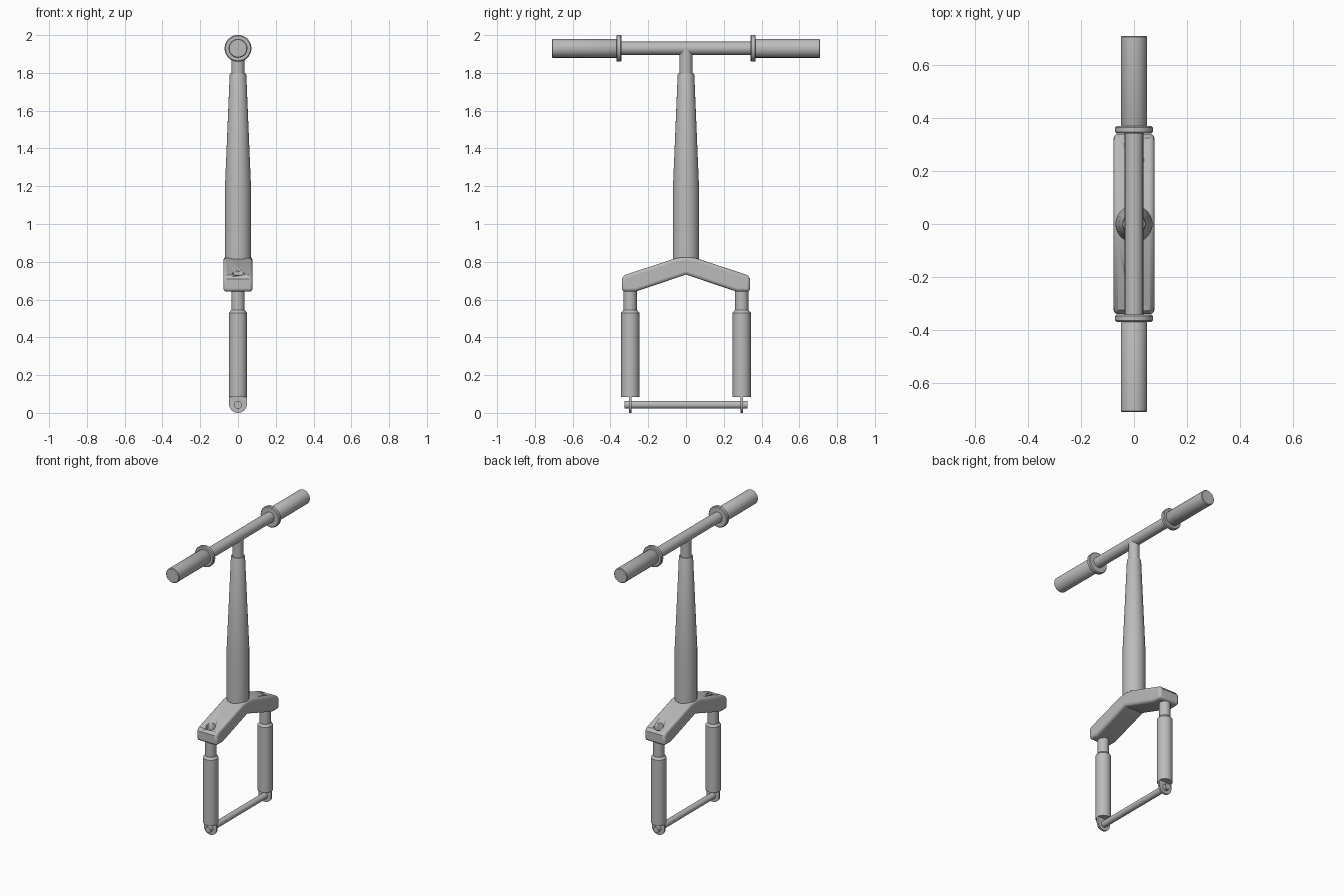
import bpy, bmesh, math
from mathutils import Vector, Matrix

cube = bpy.data.objects.get("Cube")
if cube:
    bpy.data.objects.remove(cube, do_unlink=True)

grey = bpy.data.materials.new("plain grey")
grey.use_nodes = True
COLOUR = (0.5, 0.5, 0.5, 1)
grey.diffuse_color = COLOUR
grey.node_tree.nodes["Principled BSDF"].inputs["Base Color"].default_value = COLOUR


def finish(name, bm, smooth=True):
    bmesh.ops.recalc_face_normals(bm, faces=bm.faces)
    mesh = bpy.data.meshes.new(name)
    bm.to_mesh(mesh)
    bm.free()
    mesh.materials.append(grey)
    ob = bpy.data.objects.new(name, mesh)
    bpy.context.collection.objects.link(ob)
    bpy.ops.object.select_all(action="DESELECT")
    bpy.context.view_layer.objects.active = ob
    ob.select_set(True)
    if smooth:
        bpy.ops.object.shade_smooth_by_angle(angle=math.radians(35))
    return ob


def turned(name, profile, origin=(0, 0, 0), axis="Z", sides=40):
    """Solid of revolution from (radius, position along axis) pairs."""
    bm = bmesh.new()
    rings = []
    for r, h in profile:
        rings.append([bm.verts.new((r * math.cos(a), r * math.sin(a), h))
                      for a in (2 * math.pi * i / sides for i in range(sides))])
    for low, high in zip(rings, rings[1:]):
        for i in range(sides):
            j = (i + 1) % sides
            bm.faces.new((low[i], low[j], high[j], high[i]))
    bm.faces.new(rings[0][::-1])
    bm.faces.new(rings[-1])
    if axis == "Y":
        bm.transform(Matrix.Rotation(-math.pi / 2, 4, "X"))
    bm.transform(Matrix.Translation(origin))
    return finish(name, bm)


def extruded(name, points, axis, depth, centre=0):
    """Closed outline in the plane across the axis, pushed to a depth."""
    bm = bmesh.new()
    place = (lambda a, z, d: (d, a, z)) if axis == "X" else (lambda a, z, d: (a, d, z))
    face = bm.faces.new([bm.verts.new(place(a, z, centre - depth / 2)) for a, z in points])
    out = bmesh.ops.extrude_face_region(bm, geom=[face])
    shift = Vector((depth, 0, 0)) if axis == "X" else Vector((0, depth, 0))
    bmesh.ops.translate(bm, vec=shift,
                        verts=[v for v in out["geom"] if isinstance(v, bmesh.types.BMVert)])
    return finish(name, bm, smooth=False)


BAR_Z, LEG_Y, AXLE_Z = 1.93, 0.295, 0.043

# Steering column and handlebar
turned("steering_column", [(0.07, 0.78), (0.07, 1.17), (0.044, 1.79), (0.041, 1.797)])
turned("column_neck", [(0.035, 1.75), (0.035, BAR_Z)])
turned("handlebar", [(0.035, -0.4), (0.035, 0.4)], (0, 0, BAR_Z), "Y")

# Fork crown with rounded edges
half = [(0, 0.825), (0.05, 0.82), (0.325, 0.73), (0.34, 0.71), (0.34, 0.642), (0.268, 0.642), (0, 0.732)]
outline = half + [(-y, z) for y, z in half[-2:0:-1]]
crown = extruded("fork_crown", outline, "X", 0.154)
bevel = crown.modifiers.new("rounded edges", "BEVEL")
bevel.width, bevel.segments = 0.016, 3
bevel.limit_method, bevel.angle_limit = "ANGLE", math.radians(40)

for side, label in ((1, "back"), (-1, "front")):
    # Grip and its flange
    grip = [(0.047, 0.353), (0.05, 0.358), (0.05, 0.706), (0.046, 0.71)]
    flange = [(0.066, 0.342), (0.071, 0.347), (0.071, 0.364), (0.066, 0.369)]
    for part, profile in (("grip", grip), ("grip_flange", flange)):
        turned(f"{label}_{part}", [(r, side * y) for r, y in profile], (0, 0, BAR_Z), "Y")

    # Socket sunk into the crown above each leg
    cutter = turned(f"{label}_socket_cutter", [(0.031, 0.70), (0.031, 0.9)], (0, side * LEG_Y, 0))
    cutter.hide_render = True
    cutter.hide_set(True)
    cut = crown.modifiers.new(f"{label} socket", "BOOLEAN")
    cut.object, cut.operation, cut.solver = cutter, "DIFFERENCE", "EXACT"

    # Telescopic leg
    turned(f"{label}_upper_leg", [(0.035, 0.5), (0.035, 0.68)], (0, side * LEG_Y, 0))
    turned(f"{label}_lower_leg", [(0.048, 0.083), (0.048, 0.53), (0.036, 0.545)],
           (0, side * LEG_Y, 0))

    # Thin plate with a round end that holds the axle
    arc = [math.pi * (1 + i / 16) for i in range(17)]
    tab = [(0.048 * math.cos(a), 0.048 + 0.048 * math.sin(a)) for a in arc]
    extruded(f"{label}_axle_plate", tab + [(0.048, 0.1), (-0.048, 0.1)], "Y", 0.012, side * LEG_Y)

# Wheel axle
turned("wheel_axle", [(0.021, -0.325), (0.021, 0.325)], (0, 0, AXLE_Z), "Y", 28)

# Smooth the crown last, so that the bevels shade softly
bpy.ops.object.select_all(action="DESELECT")
bpy.context.view_layer.objects.active = crown
crown.select_set(True)
bpy.ops.object.shade_smooth_by_angle(angle=math.radians(35))
